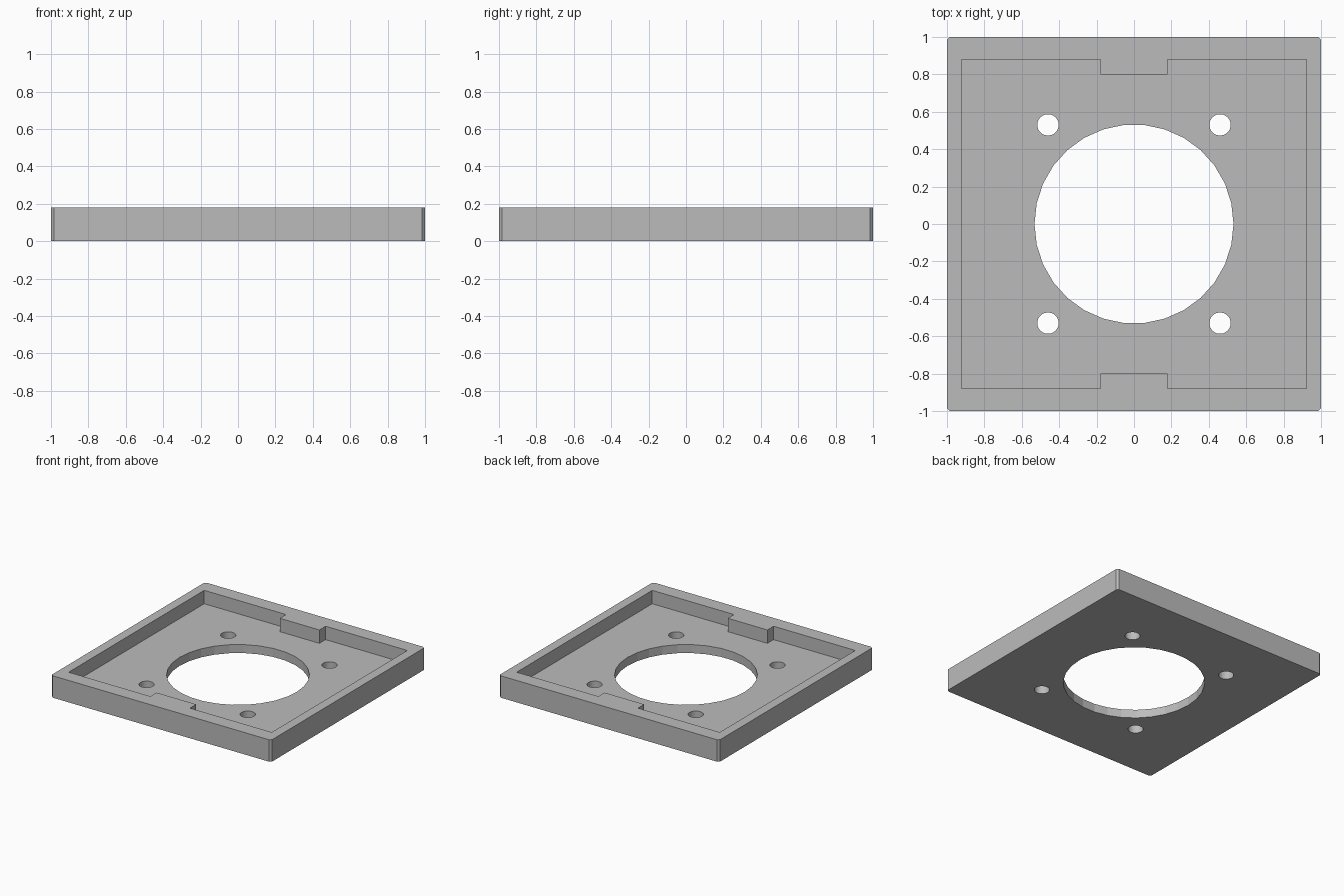
import bpy, bmesh
from math import cos, sin, tau

if "Cube" in bpy.data.objects:
    bpy.data.objects.remove(bpy.data.objects["Cube"], do_unlink=True)

HEIGHT, FLOOR = 0.18, 0.07

grey = bpy.data.materials.new("plain grey")
grey.use_nodes = True
colour = (0.5, 0.5, 0.5, 1)
grey.diffuse_color = colour
grey.node_tree.nodes["Principled BSDF"].inputs["Base Color"].default_value = colour


def prism(name, outline, bottom, top):
    """Extrude a closed counter-clockwise outline between two heights."""
    bm = bmesh.new()
    base = bm.faces.new([bm.verts.new((x, y, bottom)) for x, y in outline])
    walls = bmesh.ops.extrude_face_region(bm, geom=[base], use_keep_orig=True)
    verts = [v for v in walls["geom"] if isinstance(v, bmesh.types.BMVert)]
    bmesh.ops.translate(bm, verts=verts, vec=(0, 0, top - bottom))
    bmesh.ops.recalc_face_normals(bm, faces=bm.faces)
    mesh = bpy.data.meshes.new(name)
    bm.to_mesh(mesh)
    bm.free()
    mesh.materials.append(grey)
    obj = bpy.data.objects.new(name, mesh)
    bpy.context.collection.objects.link(obj)
    return obj


def circle(x, y, radius, sides=30):
    return [(x + radius * cos(tau * i / sides), y + radius * sin(tau * i / sides))
            for i in range(sides)]


def four_way(quarter):
    """Mirror a first-quadrant outline into all four quadrants."""
    right = [(x, -y) for x, y in reversed(quarter)] + quarter
    return right + [(-x, y) for x, y in reversed(right)]


def cut(target, cutter):
    cutter.hide_render = True
    mod = target.modifiers.new("cut", "BOOLEAN")
    mod.operation, mod.solver, mod.object = "DIFFERENCE", "EXACT", cutter
    bpy.context.view_layer.objects.active = target
    bpy.ops.object.modifier_apply(modifier=mod.name)
    bpy.data.objects.remove(cutter, do_unlink=True)


# Square tray body with small corner chamfers
tray = prism("tray", four_way([(1, 0.984), (0.984, 1)]), 0, HEIGHT)

# Recess, narrowed by a tab at the front and back
recess = four_way([(0.923, 0.88), (0.18, 0.88), (0.18, 0.80)])
cut(tray, prism("recess_cutter", recess, FLOOR, HEIGHT + 0.1))

# Large centre opening
cut(tray, prism("opening_cutter", circle(0, 0, 0.532), -0.1, HEIGHT + 0.1))

# Four screw holes
for sx in (-1, 1):
    for sy in (-1, 1):
        hole = circle(sx * 0.46, sy * 0.53, 0.057)
        cut(tray, prism("screw_hole_cutter", hole, -0.1, HEIGHT + 0.1))
